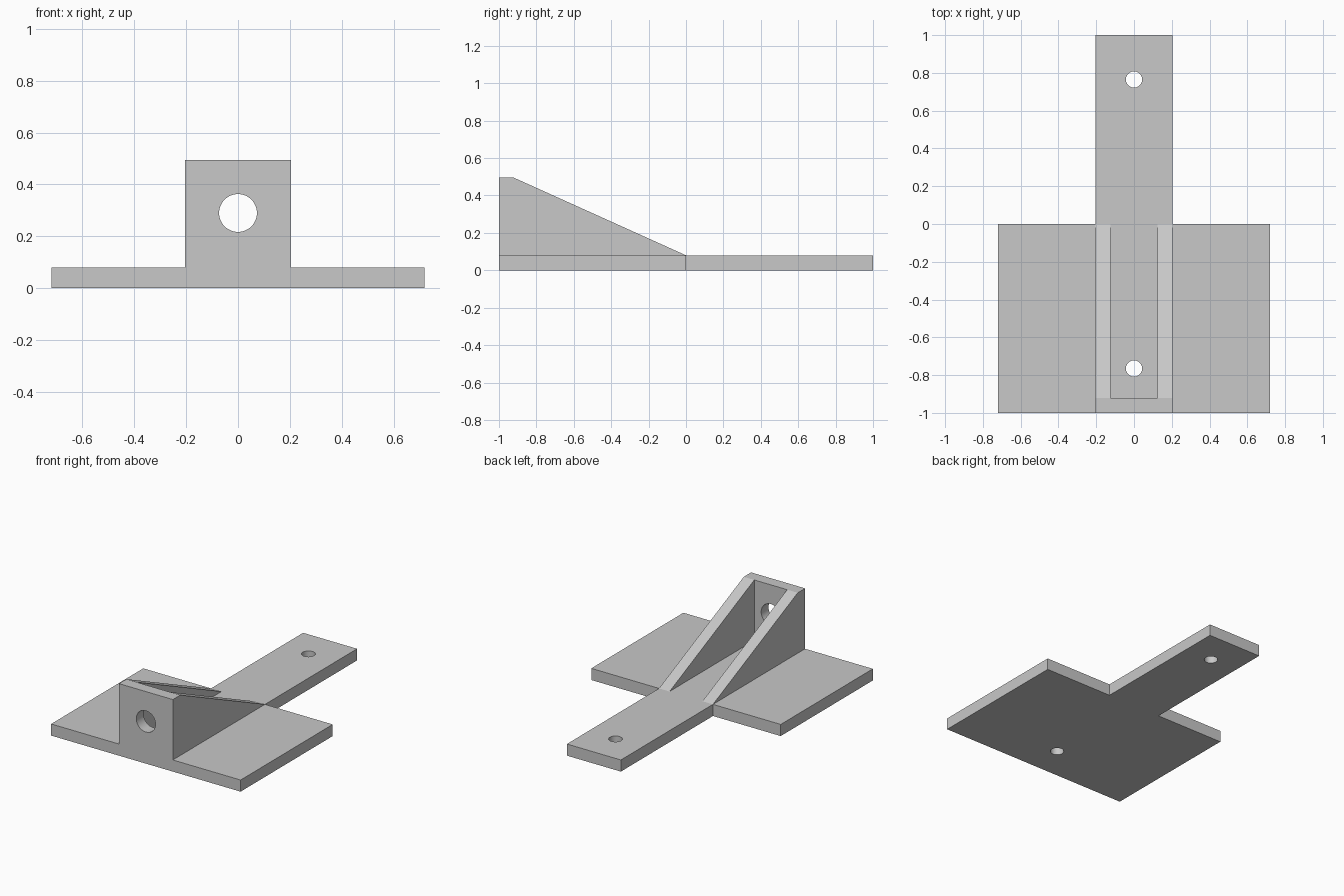
import bpy, bmesh, math
from mathutils import Vector

cube = bpy.data.objects.get("Cube")
if cube:
    bpy.data.objects.remove(cube, do_unlink=True)

# Main sizes
BASE_W, LUG_W, THICK = 0.72, 0.205, 0.08
TOP, WALL_BACK, RIB_IN = 0.495, -0.92, 0.125

grey = bpy.data.materials.new("plain grey")
grey.use_nodes = True
colour = (0.58, 0.58, 0.58, 1)
grey.diffuse_color = colour
grey.node_tree.nodes["Principled BSDF"].inputs["Base Color"].default_value = colour


def prism(name, points, sweep):
    """Extrude a closed outline along a vector."""
    bm = bmesh.new()
    face = bm.faces.new([bm.verts.new(p) for p in points])
    out = bmesh.ops.extrude_face_region(bm, geom=[face])
    moved = [v for v in out["geom"] if isinstance(v, bmesh.types.BMVert)]
    bmesh.ops.translate(bm, verts=moved, vec=Vector(sweep))
    bmesh.ops.recalc_face_normals(bm, faces=bm.faces)
    mesh = bpy.data.meshes.new(name)
    bm.to_mesh(mesh)
    bm.free()
    mesh.materials.append(grey)
    obj = bpy.data.objects.new(name, mesh)
    bpy.context.collection.objects.link(obj)
    return obj


def drill(obj, centre, radius, along_y=False):
    """Cut a round through hole and remove the cutter."""
    turn = (math.pi / 2, 0, 0) if along_y else (0, 0, 0)
    bpy.ops.mesh.primitive_cylinder_add(vertices=48, radius=radius, depth=0.3,
                                        location=centre, rotation=turn)
    cutter = bpy.context.object
    cutter.hide_render = True
    cutter.data.materials.append(grey)
    mod = obj.modifiers.new("hole", 'BOOLEAN')
    mod.operation, mod.solver, mod.object = 'DIFFERENCE', 'EXACT', cutter
    bpy.context.view_layer.objects.active = obj
    bpy.ops.object.modifier_apply(modifier=mod.name)
    bpy.data.objects.remove(cutter, do_unlink=True)


# T-shaped base plate with a tongue at the back and two screw holes
half = [(BASE_W, -1), (BASE_W, 0), (LUG_W, 0), (LUG_W, 1)]
outline = half + [(-x, y) for x, y in reversed(half)]
base = prism("base_plate", [(x, y, 0) for x, y in outline], (0, 0, THICK))
for y in (-0.765, 0.765):
    drill(base, (0, y, THICK / 2), 0.043)

# Upright front wall with a large hole
wall = prism("front_wall",
             [(-LUG_W, -1, THICK), (LUG_W, -1, THICK), (LUG_W, -1, TOP), (-LUG_W, -1, TOP)],
             (0, 1 + WALL_BACK, 0))
drill(wall, (0, -0.96, 0.29), 0.073, along_y=True)

# Sloping ribs on both sides
for side, name in ((1, "left_rib"), (-1, "right_rib")):
    x = side * RIB_IN
    prism(name, [(x, WALL_BACK, THICK), (x, 0, THICK), (x, WALL_BACK, TOP)],
          (side * (LUG_W - RIB_IN), 0, 0))

# Smooth hole walls, sharp edges elsewhere
bpy.ops.object.select_all(action='DESELECT')
for obj in (base, wall):
    obj.select_set(True)
bpy.context.view_layer.objects.active = base
bpy.ops.object.shade_smooth_by_angle(angle=math.radians(30))
